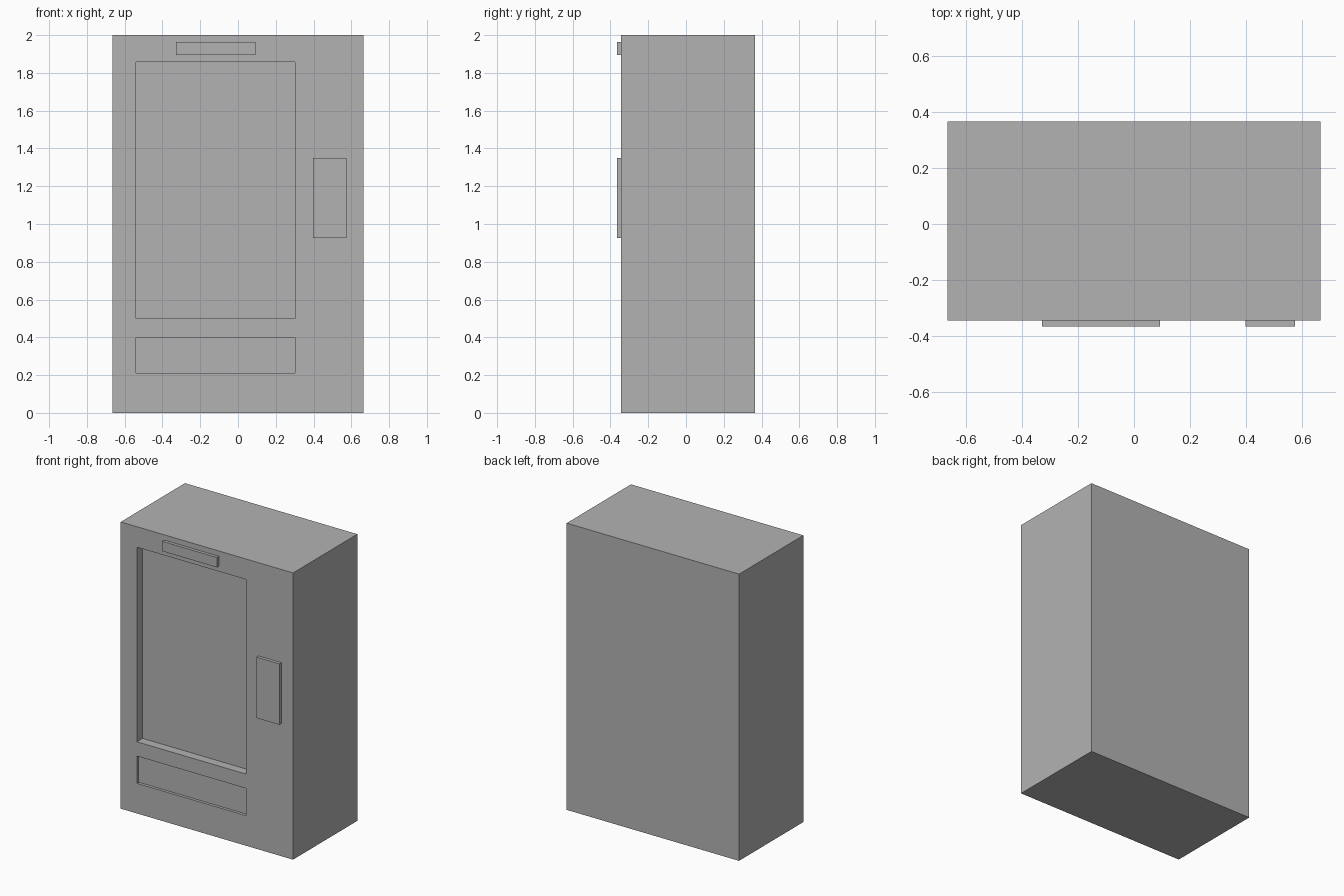
import bpy

default_cube = bpy.data.objects.get("Cube")
if default_cube:
    bpy.data.objects.remove(default_cube, do_unlink=True)

# Single flat colour
grey = bpy.data.materials.new("plain grey")
grey.use_nodes = True
GREY = (0.45, 0.45, 0.45, 1)
grey.diffuse_color = GREY
for node in grey.node_tree.nodes:
    if node.type == 'BSDF_PRINCIPLED':
        node.inputs["Base Color"].default_value = GREY


def box(name, x, y, z):
    """Box spanning the given (low, high) ranges."""
    spans = (x, y, z)
    bpy.ops.mesh.primitive_cube_add(size=1)
    obj = bpy.context.object
    obj.name = obj.data.name = name
    for v in obj.data.vertices:
        v.co = [lo if c < 0 else hi for c, (lo, hi) in zip(v.co, spans)]
    obj.data.materials.append(grey)
    return obj


def carve(body, x, z, depth):
    """Sink a rectangular recess into the front of the body."""
    cutter = box("recess_cutter", x, (FRONT - 0.1, FRONT + depth), z)
    cutter.hide_render = True
    mod = body.modifiers.new("recess", 'BOOLEAN')
    mod.operation = 'DIFFERENCE'
    mod.solver = 'EXACT'
    mod.object = cutter
    bpy.context.view_layer.objects.active = body
    bpy.ops.object.modifier_apply(modifier=mod.name)
    bpy.data.objects.remove(cutter, do_unlink=True)


FRONT, BACK = -0.343, 0.365

# Cabinet with display window and dispensing tray recesses
cabinet = box("cabinet", (-0.665, 0.665), (FRONT, BACK), (0, 2))
carve(cabinet, (-0.54, 0.302), (0.5, 1.857), 0.062)
carve(cabinet, (-0.54, 0.302), (0.21, 0.4), 0.02)

# Raised plates on the front
box("sign_plate", (-0.327, 0.092), (-BACK, FRONT), (1.894, 1.963))
box("payment_panel", (0.397, 0.574), (-BACK, FRONT), (0.925, 1.35))
